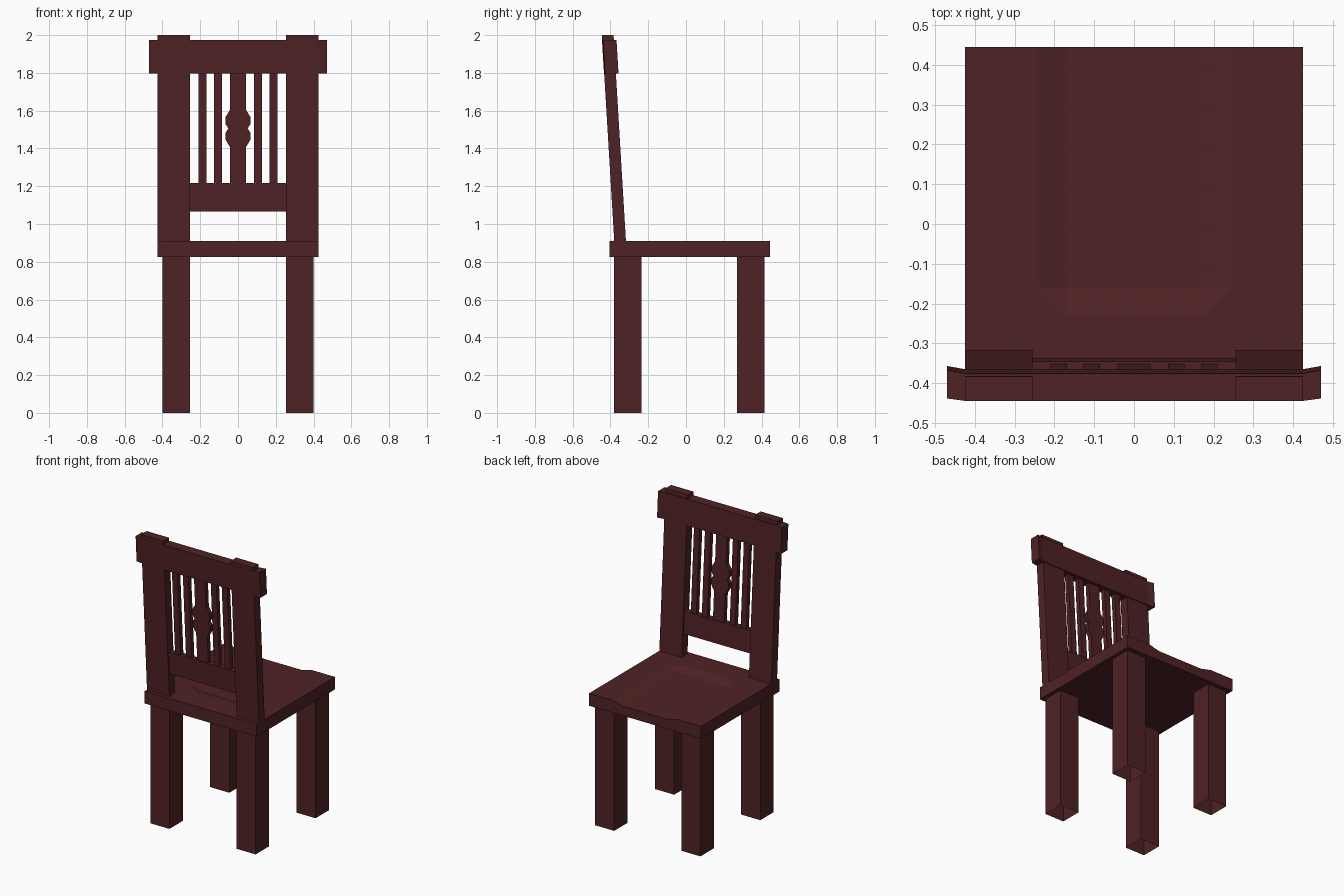
import bpy, bmesh

if "Cube" in bpy.data.objects:
    bpy.data.objects.remove(bpy.data.objects["Cube"])

wood = bpy.data.materials.new("dark red wood")
wood.diffuse_color = (0.080, 0.0160, 0.0178, 1)
wood.use_nodes = True
wood.node_tree.nodes["Principled BSDF"].inputs["Base Color"].default_value = wood.diffuse_color


def finish(name, bm):
    bmesh.ops.recalc_face_normals(bm, faces=bm.faces[:])
    mesh = bpy.data.meshes.new(name)
    bm.to_mesh(mesh)
    bm.free()
    mesh.materials.append(wood)
    obj = bpy.data.objects.new(name, mesh)
    bpy.context.collection.objects.link(obj)
    return obj


def prism(name, ring_a, ring_b, caps=True, lean=False):
    """Join two matching rings of points; lean tilts the part with the backrest."""
    bm = bmesh.new()
    a = [bm.verts.new(p) for p in ring_a]
    b = [bm.verts.new(p) for p in ring_b]
    n = len(a)
    for i in range(n):
        j = (i + 1) % n
        bm.faces.new((a[i], a[j], b[j], b[i]))
    if caps:
        bm.faces.new(a)
        bm.faces.new(b)
    if lean:
        for v in bm.verts:
            v.co.y += -0.349 - 0.06 * (v.co.z - 0.91)
    return finish(name, bm)


def plan(name, pts, z0, z1, **kw):
    return prism(name, [(x, y, z0) for x, y in pts], [(x, y, z1) for x, y in pts], **kw)


def rect(x0, x1, y0, y1):
    return [(x0, y0), (x1, y0), (x1, y1), (x0, y1)]


# Legs: square tubes, open at the floor
for side, s in (("left", -1), ("right", 1)):
    for end, y0 in (("backrest", -0.38), ("open", 0.27)):
        plan(f"{side}_{end}_side_leg", rect(s * 0.255, s * 0.40, y0, y0 + 0.145),
             0, 0.827, caps=False)

# Seat with a shallow dish that runs out through the open edge
Z0, Z1, ZD = 0.825, 0.91, 0.89
X, YB, YF = 0.425, -0.405, 0.445
bm = bmesh.new()
V = lambda x, y, z: bm.verts.new((x, y, z))
low = [V(x, y, Z0) for x, y in rect(-X, X, YB, YF)]
c = [V(x, y, Z1) for x, y in rect(-X, X, YB, YF)]
rim_l, rim_r = [V(s * 0.25, YF, Z1) for s in (-1, 1)]
mid_l, mid_r = [V(s * 0.25, -0.16, Z1) for s in (-1, 1)]
bk_l, bk_r = [V(s * 0.17, -0.23, Z1) for s in (-1, 1)]
dish_l, dish_r = [V(s * 0.17, YF, ZD) for s in (-1, 1)]
in_l, in_r = [V(s * 0.17, -0.16, ZD) for s in (-1, 1)]
for f in (low, (low[0], low[1], c[1], c[0]), (low[1], low[2], c[2], c[1]),
          (low[3], low[0], c[0], c[3]),
          (low[2], low[3], c[3], rim_l, dish_l, dish_r, rim_r, c[2]),
          (c[0], c[1], bk_r, bk_l),
          (c[1], c[2], rim_r, mid_r), (c[1], mid_r, bk_r),
          (c[3], c[0], mid_l, rim_l), (c[0], bk_l, mid_l),
          (in_l, in_r, dish_r, dish_l), (bk_l, bk_r, in_r, in_l),
          (mid_r, rim_r, dish_r, in_r), (mid_l, in_l, dish_l, rim_l),
          (bk_r, mid_r, in_r), (bk_l, in_l, mid_l)):
    bm.faces.new(f)
finish("seat", bm)

# Backrest posts
for side, s in (("left", -1), ("right", 1)):
    plan(f"{side}_back_post", rect(s * 0.255, s * 0.425, -0.031, 0.031), 0.90, 2.0, lean=True)

# Top rail with slightly flared ends
plan("top_rail", [(-0.47, -0.026), (-0.425, -0.032), (0.425, -0.032), (0.47, -0.026),
                  (0.47, 0.045), (0.425, 0.037), (-0.425, 0.037), (-0.47, 0.045)],
     1.798, 1.975, lean=True)

# Lower rail
plan("lower_rail", rect(-0.26, 0.26, -0.021, 0.021), 1.065, 1.217, lean=True)

# Thin slats
for i, x in enumerate((-0.189, -0.106, 0.106, 0.189)):
    plan(f"thin_slat_{i + 1}", rect(x - 0.021, x + 0.021, -0.015, 0.015), 1.21, 1.81, lean=True)

# Central slat with a double-lobed ornament, mirrored from its half profile
half = [(0.042, 1.21), (0.042, 1.407), (0.066, 1.446), (0.066, 1.483), (0.051, 1.506),
        (0.066, 1.529), (0.066, 1.566), (0.042, 1.605), (0.042, 1.81)]
outline = half + [(-x, z) for x, z in reversed(half)]
prism("ornamental_slat", [(x, -0.015, z) for x, z in outline],
      [(x, 0.015, z) for x, z in outline], lean=True)
